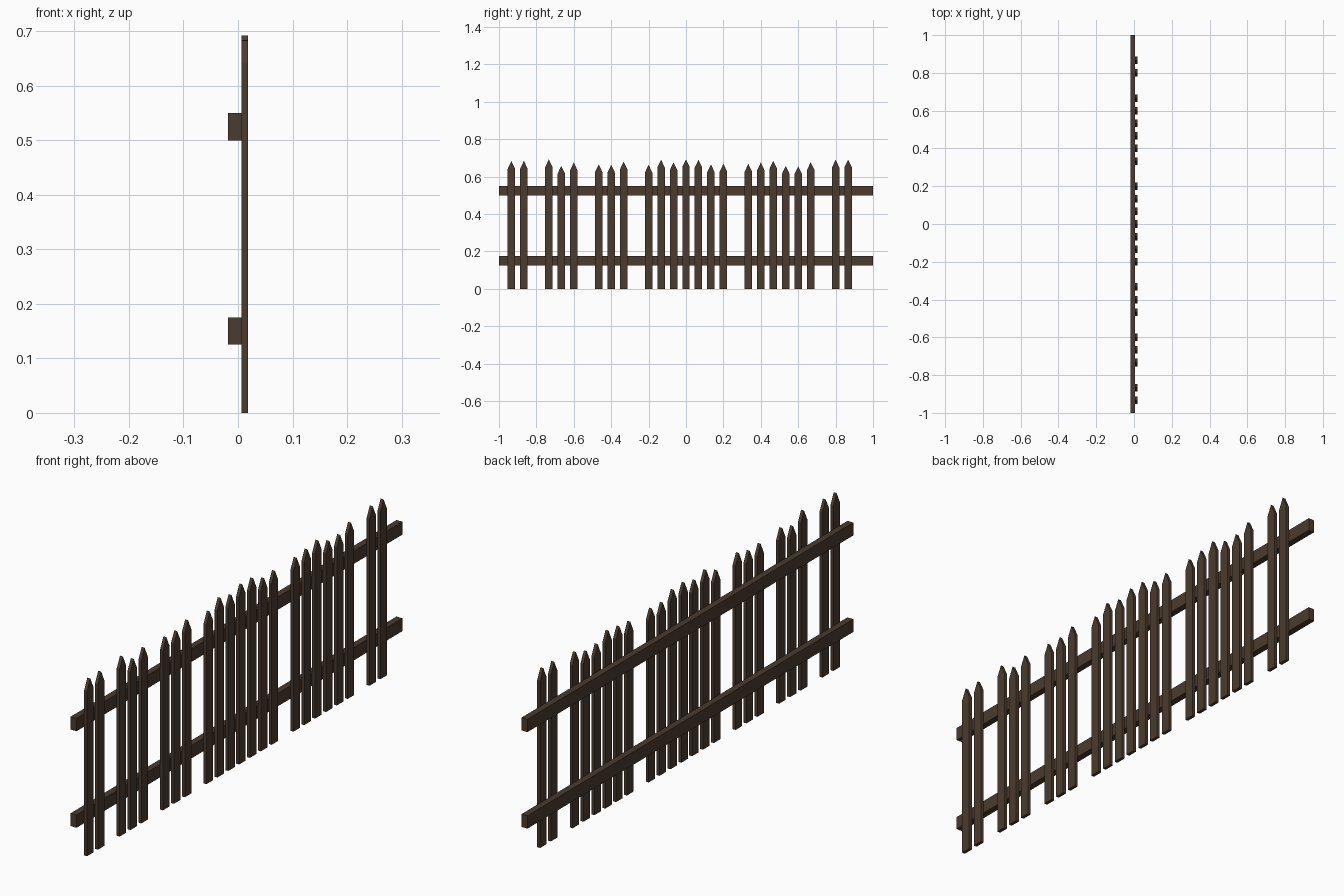
import bpy, bmesh

if "Cube" in bpy.data.objects:
    bpy.data.objects.remove(bpy.data.objects["Cube"])

wood = bpy.data.materials.new("dark brown wood")
wood.diffuse_color = (0.07, 0.044, 0.027, 1)
wood.use_nodes = True
wood.node_tree.nodes["Principled BSDF"].inputs["Base Color"].default_value = wood.diffuse_color

BACK, JOIN, FRONT = -0.01875, 0.00625, 0.01875   # x planes of the fence
PITCH, HALF_W, POINT = 1 / 15, 0.02, 0.042


def extrude_profile(name, profile, x0, x1):
    """Solid from a (y, z) outline, extruded along x."""
    bm = bmesh.new()
    face = bm.faces.new([bm.verts.new((x0, y, z)) for y, z in profile])
    new = bmesh.ops.extrude_face_region(bm, geom=[face])["geom"]
    verts = [v for v in new if isinstance(v, bmesh.types.BMVert)]
    bmesh.ops.translate(bm, verts=verts, vec=(x1 - x0, 0, 0))
    bmesh.ops.recalc_face_normals(bm, faces=bm.faces)
    mesh = bpy.data.meshes.new(name)
    bm.to_mesh(mesh)
    bm.free()
    mesh.materials.append(wood)
    obj = bpy.data.objects.new(name, mesh)
    bpy.context.collection.objects.link(obj)
    return obj


# Horizontal rails
for name, z in (("lower_rail", 0.125), ("upper_rail", 0.50)):
    extrude_profile(name, [(-1, z), (1, z), (1, z + 0.05), (-1, z + 0.05)], BACK, JOIN)

# Pointed pickets: slot number -> height (absent slots are missing pickets)
heights = {
    -14: 0.683, -13: 0.684, -11: 0.692, -10: 0.657, -9: 0.675,
    -7: 0.665, -6: 0.663, -5: 0.680,
    -3: 0.663, -2: 0.690, -1: 0.676, 0: 0.692, 1: 0.690, 2: 0.665, 3: 0.668,
    5: 0.668, 6: 0.675, 7: 0.684, 8: 0.657, 9: 0.655, 10: 0.677,
    12: 0.690, 13: 0.691,
}
for slot, h in heights.items():
    y = slot * PITCH
    extrude_profile(
        f"picket_{slot + 15:02d}",
        [(y - HALF_W, 0), (y + HALF_W, 0), (y + HALF_W, h - POINT),
         (y, h), (y - HALF_W, h - POINT)],
        JOIN, FRONT)
